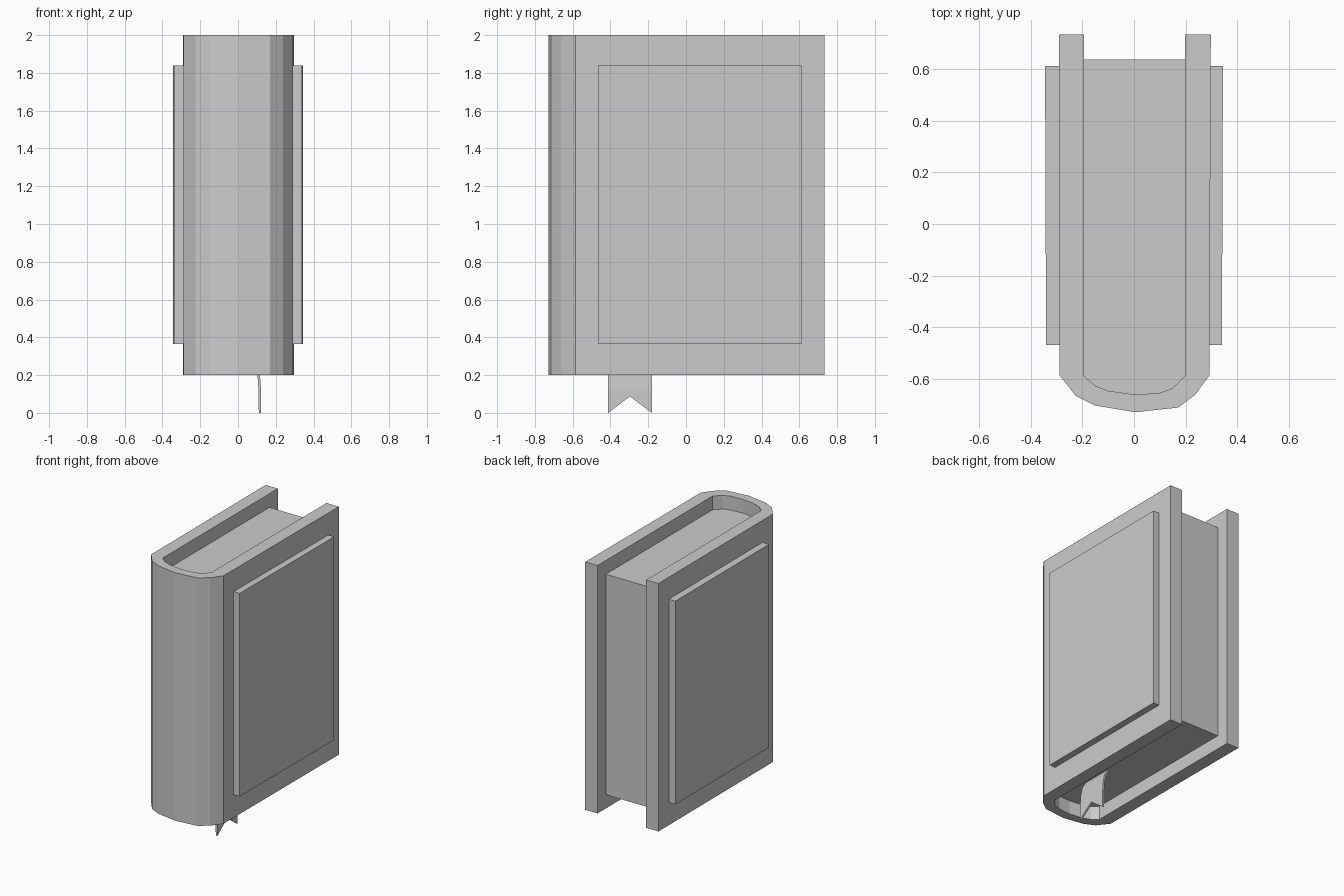
import bpy, bmesh

if "Cube" in bpy.data.objects:
    bpy.data.objects.remove(bpy.data.objects["Cube"])


def prism(name, outline, to_3d, offset):
    """Solid from a closed 2D outline, swept along an offset."""
    bm = bmesh.new()
    face = bm.faces.new([bm.verts.new(to_3d(a, b)) for a, b in outline])
    ext = bmesh.ops.extrude_face_region(bm, geom=[face])
    verts = [g for g in ext["geom"] if isinstance(g, bmesh.types.BMVert)]
    bmesh.ops.translate(bm, verts=verts, vec=offset)
    bmesh.ops.recalc_face_normals(bm, faces=bm.faces)
    mesh = bpy.data.meshes.new(name)
    bm.to_mesh(mesh)
    bm.free()
    obj = bpy.data.objects.new(name, mesh)
    bpy.context.collection.objects.link(obj)
    return obj


# Spine curves, left to right
outer = [(-0.288, -0.585), (-0.225, -0.665), (-0.15, -0.702), (0.005, -0.728),
         (0.17, -0.71), (0.237, -0.66), (0.292, -0.585)]
inner = [(-0.193, -0.588), (-0.15, -0.625), (-0.10, -0.645), (0.005, -0.66),
         (0.10, -0.653), (0.15, -0.635), (0.198, -0.587)]

# Cover: two boards joined by the rounded spine
back = 0.732
cover_outline = ([(-0.291, back)] + outer + [(0.297, back), (0.198, back)]
                 + inner[::-1] + [(-0.193, back)])
prism("book_cover", cover_outline, lambda x, y: (x, y, 0.2), (0, 0, 1.8))

# Page block, recessed at the top, bottom and back, sunk slightly into the cover
page_curve = [(x * 1.01, y - 0.003) for x, y in inner]
pages = [(-0.195, 0.637)] + page_curve + [(0.2, 0.637)]
prism("page_block", pages, lambda x, y: (x, y, 0.3), (0, 0, 1.6))

# Raised panels on both boards
for side, name in ((-1, "left_panel"), (1, "right_panel")):
    panel = [(0.28, -0.467), (0.34, -0.467), (0.344, 0.612), (0.28, 0.612)]
    prism(name, panel, lambda x, y: (side * x, y, 0.365), (0, 0, 1.475))

# Bookmark ribbon: curved strip with a swallowtail end
rows = [(0.06, 0.31), (0.092, 0.25), (0.103, 0.2), (0.109, 0.12), (0.11, 0.0)]
bm = bmesh.new()
grid = []
for x, z in rows:
    mid_z = 0.087 if z == 0 else z
    grid.append([bm.verts.new((x, -0.412, z)), bm.verts.new((x, -0.297, mid_z)),
                 bm.verts.new((x, -0.18, z))])
for upper, lower in zip(grid, grid[1:]):
    for i in range(2):
        bm.faces.new((upper[i], lower[i], lower[i + 1], upper[i + 1]))
ext = bmesh.ops.extrude_face_region(bm, geom=bm.faces[:], use_keep_orig=True)
bmesh.ops.translate(bm, vec=(0.013, 0, 0),
                    verts=[g for g in ext["geom"] if isinstance(g, bmesh.types.BMVert)])
bmesh.ops.recalc_face_normals(bm, faces=bm.faces)
mesh = bpy.data.meshes.new("bookmark_ribbon")
bm.to_mesh(mesh)
bm.free()
bpy.context.collection.objects.link(bpy.data.objects.new("bookmark_ribbon", mesh))
